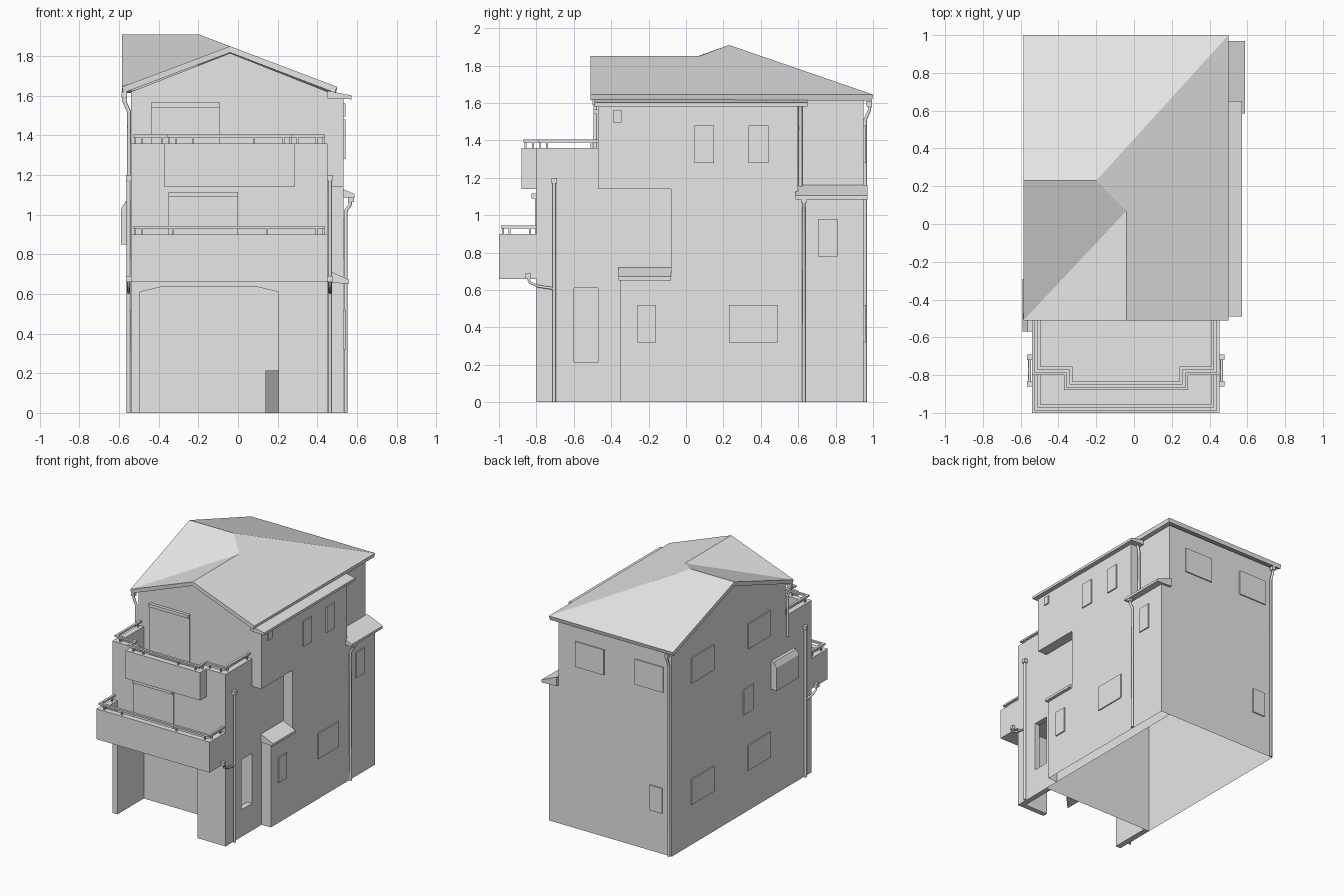
import bpy, bmesh
from mathutils import Vector

cube = bpy.data.objects.get("Cube")
if cube:
    bpy.data.objects.remove(cube, do_unlink=True)

plaster = bpy.data.materials.new("light_grey")
plaster.use_nodes = True
GREY = (0.8, 0.8, 0.8, 1)
plaster.diffuse_color = GREY
for node in plaster.node_tree.nodes:
    if node.type == 'BSDF_PRINCIPLED':
        node.inputs["Base Color"].default_value = GREY


def add_object(name, mesh):
    mesh.materials.clear()
    mesh.materials.append(plaster)
    obj = bpy.data.objects.new(name, mesh)
    bpy.context.collection.objects.link(obj)
    return obj


def prism(name, axis, points, a, b, open_bottom=False):
    """Extrude a closed outline along an axis from a to b."""
    def place(p, t):
        return {'x': (t, p[0], p[1]), 'y': (p[0], t, p[1]), 'z': (p[0], p[1], t)}[axis]
    bm = bmesh.new()
    start = [bm.verts.new(place(p, a)) for p in points]
    end = [bm.verts.new(place(p, b)) for p in points]
    bm.faces.new(start)
    bm.faces.new(end)
    for i in range(len(points)):
        j = (i + 1) % len(points)
        bm.faces.new((start[i], start[j], end[j], end[i]))
    bmesh.ops.recalc_face_normals(bm, faces=bm.faces)
    if open_bottom:
        low = [f for f in bm.faces if all(v.co.z < 0.001 for v in f.verts)]
        bmesh.ops.delete(bm, geom=low, context='FACES_ONLY')
    mesh = bpy.data.meshes.new(name)
    bm.to_mesh(mesh)
    bm.free()
    return add_object(name, mesh)


def box(name, x0, x1, y0, y1, z0, z1, open_bottom=False):
    return prism(name, 'z', [(x0, y0), (x1, y0), (x1, y1), (x0, y1)], z0, z1, open_bottom)


def pipe(name, points, radius=0.01):
    curve = bpy.data.curves.new(name, 'CURVE')
    curve.dimensions = '3D'
    curve.bevel_depth = radius
    curve.bevel_resolution = 1
    curve.use_fill_caps = True
    spline = curve.splines.new('POLY')
    spline.points.add(len(points) - 1)
    for sp, p in zip(spline.points, points):
        sp.co = (*p, 1)
    temp = bpy.data.objects.new(name, curve)
    mesh = bpy.data.meshes.new_from_object(temp)
    bpy.data.objects.remove(temp)
    add_object(name, mesh)


def pipe_head(name, x, y, z, s=0.014):
    box(name, x - s, x + s, y - s, y + s, z - 0.03, z)


LEFT, RIGHT, BAY = -0.54, 0.452, 0.533
FRONT, UPPER, BACK = -0.8, -0.47, 0.95

# Main walls, open underneath
box("main_walls", LEFT, RIGHT, UPPER, BACK, 0, 1.62, True)
prism("side_bay", 'x', [(-0.35, 0), (BACK, 0), (BACK, 1.1), (0.6, 1.1), (0.6, 1.59),
                        (UPPER, 1.59), (UPPER, 1.14), (-0.08, 1.14), (-0.08, 0.67),
                        (-0.35, 0.67)], RIGHT, BAY, True)
prism("front_gable", 'y', [(LEFT, 1.6), (LEFT, 1.62), (-0.04, 1.815), (RIGHT, 1.62),
                           (RIGHT, 1.6)], UPPER, 0.05)
prism("side_gable", 'x', [(UPPER, 1.6), (UPPER, 1.62), (0.23, 1.873), (BACK, 1.62),
                          (BACK, 1.6)], LEFT, -0.2)

# Front room above the garage
box("front_room", LEFT, RIGHT, FRONT, UPPER, 0.637, 1.16)

# Garage with arched opening and a side window opening
prism("garage_front", 'y', [(LEFT, 0), (-0.495, 0), (-0.495, 0.61), (-0.39, 0.635),
                            (0.1, 0.635), (0.205, 0.61), (0.205, 0), (RIGHT, 0),
                            (RIGHT, 0.65), (LEFT, 0.65)], FRONT, -0.76)
box("garage_left_wall", LEFT, -0.495, -0.76, UPPER, 0, 0.65)
box("garage_right_jamb", 0.41, RIGHT, -0.76, -0.6, 0, 0.65)
box("garage_right_sill", 0.41, RIGHT, -0.6, UPPER, 0, 0.215)
box("garage_right_lintel", 0.41, RIGHT, -0.6, UPPER, 0.61, 0.65)
prism("garage_low_wall", 'z', [(0.14, -0.6), (0.26, UPPER), (0.14, UPPER)], 0, 0.215)

# Main roof: back hip, front gable and the valley between them
corners = [(-0.585, -0.51, 1.645), (-0.04, -0.51, 1.85), (0.5, -0.51, 1.645),
           (0.5, 1, 1.645), (-0.585, 1, 1.645), (-0.585, 0.23, 1.91),
           (-0.2, 0.23, 1.91), (-0.04, 0.07, 1.85)]
slopes = [(1, 2, 3, 6, 7), (3, 4, 5, 6), (0, 7, 6, 5), (0, 1, 7)]
roof_mesh = bpy.data.meshes.new("roof")
roof_mesh.from_pydata(corners, [], slopes)
roof = add_object("roof", roof_mesh)
thick = roof.modifiers.new("thickness", 'SOLIDIFY')
thick.thickness = 0.032
thick.offset = -1


# Small lean-to roofs on the bay
def lean_to(name, y0, y1, z_wall, x_out, z_out):
    prism(name, 'y', [(RIGHT, z_wall), (x_out, z_out), (x_out, z_out - 0.02),
                      (RIGHT, z_out - 0.015)], y0, y1)


lean_to("bay_top_roof", -0.49, 0.65, 1.625, 0.572, 1.602)
lean_to("bay_back_roof", 0.585, 0.97, 1.162, 0.587, 1.105)
lean_to("bay_front_roof", -0.36, -0.08, 0.72, 0.56, 0.672)


# Balconies: parapet, rail and posts follow one outline
def inset(path, d):
    last = len(path) - 1
    return [(x + d if x < 0 else x - d, y if i in (0, last) else y + d)
            for i, (x, y) in enumerate(path)]


def ribbon(name, path, d0, d1, z0, z1):
    prism(name, 'z', inset(path, d0) + inset(path, d1)[::-1], z0, z1)


def balcony(name, path, z0, z1):
    ribbon(name + "_parapet", path, 0, 0.045, z0, z1)
    ribbon(name + "_rail", path, 0.012, 0.03, z1 + 0.03, z1 + 0.044)
    line = [Vector(p) for p in inset(path, 0.021)]
    for a, b in zip(line, line[1:]):
        length = (b - a).length
        spots = [0.035, length - 0.035]
        if length > 0.5:
            spots += [length * 0.2, length * 0.7]
        if length < 0.1:
            spots = [length / 2]
        for s in spots:
            p = a + (b - a) * (s / length)
            box(name + "_post", p.x - 0.005, p.x + 0.005, p.y - 0.005, p.y + 0.005,
                z1, z1 + 0.035)


balcony("lower_balcony", [(LEFT, FRONT), (LEFT, -1), (RIGHT, -1), (RIGHT, FRONT)], 0.66, 0.9)
box("lower_balcony_floor", LEFT + 0.02, RIGHT - 0.02, -0.98, FRONT, 0.66, 0.69)
balcony("upper_balcony", [(LEFT, UPPER), (LEFT, FRONT), (-0.37, FRONT), (-0.37, -0.88),
                          (0.285, -0.88), (0.285, FRONT), (RIGHT, FRONT), (RIGHT, UPPER)],
        1.14, 1.36)
box("upper_balcony_floor", -0.35, 0.265, -0.86, FRONT, 1.14, 1.16)

# Balcony doors with head boxes
for name, x, y, z0, z1 in (("lower_door", -0.35, FRONT, 0.69, 1.115),
                           ("upper_door", -0.44, UPPER, 1.16, 1.565)):
    box(name, x, x + 0.35, y - 0.008, y, z0, z1 - 0.02)
    box(name + "_head", x, x + 0.35, y - 0.025, y, z1 - 0.025, z1)

# Window panels: right side, left side, back
D = 0.009
for x, y0, y1, z0, z1 in ((BAY, -0.39, -0.345, 1.495, 1.56), (BAY, 0.045, 0.15, 1.28, 1.48),
                          (BAY, 0.335, 0.44, 1.28, 1.48), (BAY, 0.705, 0.81, 0.78, 0.98),
                          (BAY, 0.23, 0.49, 0.32, 0.52), (BAY, -0.26, -0.16, 0.32, 0.52)):
    box("right_window", x, x + D, y0, y1, z0, z1)
for y0, y1, z0 in ((0.43, 0.71, 1.28), (-0.28, 0.0, 1.28), (-0.06, 0.06, 0.78),
                   (0.43, 0.71, 0.32), (-0.28, 0.0, 0.32)):
    box("left_window", LEFT - D, LEFT, y0, y1, z0, z0 + 0.2)
for x0, x1, z0 in ((0.05, 0.3, 1.28), (-0.47, -0.22, 1.28), (-0.46, -0.35, 0.32)):
    box("back_window", x0, x1, BACK, BACK + D, z0, z0 + 0.2)
prism("left_box_window", 'y', [(LEFT, 0.85), (-0.59, 0.85), (-0.59, 1.03), (-0.565, 1.07),
                               (LEFT, 1.07)], -0.57, -0.29)

# Front downpipes with balcony drains, one on each side
for x in (LEFT - 0.012, RIGHT + 0.012):
    pipe("front_downpipe", [(x, -0.705, 1.18), (x, -0.705, 0)])
    pipe_head("front_downpipe_head", x, -0.705, 1.2)
    pipe("balcony_drain", [(x, -0.845, 0.67), (x, -0.835, 0.64), (x, -0.79, 0.62),
                           (x, -0.705, 0.608)], 0.008)
    pipe_head("balcony_drain_head", x, -0.845, 0.69)

# Roof downpipes
pipe("bay_downpipe", [(0.57, 0.63, 1.08), (0.565, 0.63, 1.05), (0.544, 0.63, 1.02),
                      (0.544, 0.63, 0)])
pipe_head("bay_downpipe_head", 0.57, 0.63, 1.095)
pipe("recess_downpipe", [(0.48, 0.612, 1.59), (0.465, 0.612, 1.54), (0.465, 0.612, 1.14)])
pipe("back_downpipe", [(-0.52, 0.985, 1.6), (-0.52, 0.98, 1.56), (-0.52, 0.958, 1.51),
                       (-0.52, 0.958, 0)])
pipe_head("back_downpipe_head", -0.52, 0.98, 1.61)
pipe("left_downpipe", [(-0.572, -0.485, 1.6), (-0.572, -0.485, 1.57),
                       (-0.55, -0.485, 1.52), (-0.55, -0.485, 1.2)])
pipe_head("left_downpipe_head", -0.574, -0.485, 1.62)
